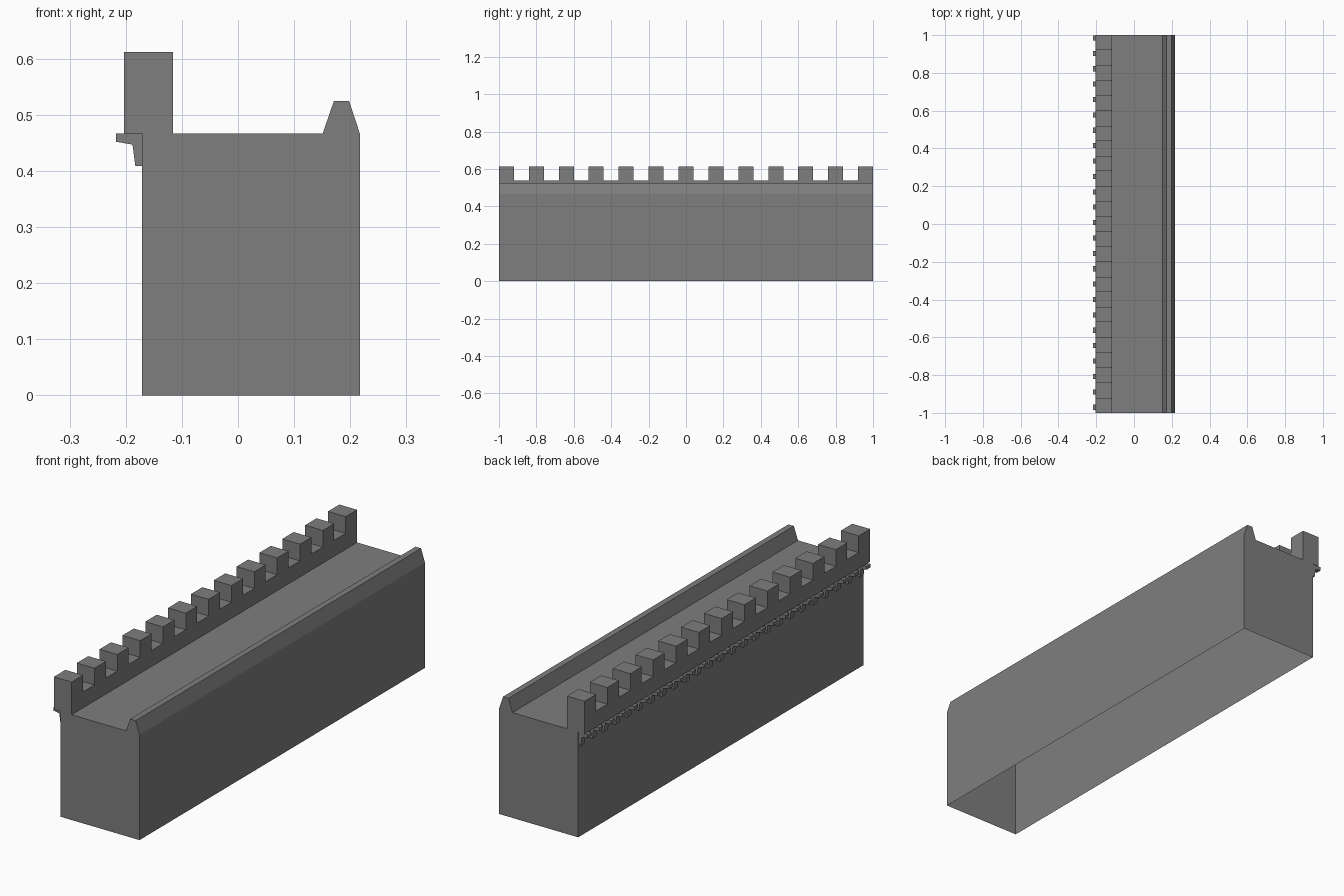
import bpy, bmesh

if "Cube" in bpy.data.objects:
    bpy.data.objects.remove(bpy.data.objects["Cube"])

MERLONS = 13
CORBELS = 25

stone = bpy.data.materials.new("dark_stone")
stone.diffuse_color = (0.21, 0.21, 0.21, 1)
stone.use_nodes = True
stone.node_tree.nodes["Principled BSDF"].inputs["Base Color"].default_value = stone.diffuse_color


def loft(bm, profile, stations, closed):
    """Sweep an xz profile along y; an open profile leaves its last side empty."""
    rings = [[bm.verts.new((x, y, z)) for x, z in profile] for y in stations]
    n = len(profile)
    for a, b in zip(rings, rings[1:]):
        for i in range(n if closed else n - 1):
            j = (i + 1) % n
            bm.faces.new((a[i], a[j], b[j], b[i]))
    bm.faces.new(rings[0])
    bm.faces.new(rings[-1])


def finish(bm, name):
    bmesh.ops.remove_doubles(bm, verts=bm.verts, dist=1e-5)
    bmesh.ops.dissolve_limit(bm, angle_limit=0.01, verts=bm.verts, edges=bm.edges)
    bmesh.ops.recalc_face_normals(bm, faces=bm.faces)
    mesh = bpy.data.meshes.new(name)
    bm.to_mesh(mesh)
    bm.free()
    mesh.materials.append(stone)
    obj = bpy.data.objects.new(name, mesh)
    bpy.context.collection.objects.link(obj)
    return obj


# Wall: hollow underneath, sloped inner parapet, walkway, overhanging outer parapet
CRENEL_Z, MERLON_Z = 0.538, 0.612
wall_profile = [
    (0.217, 0), (0.217, 0.467), (0.198, 0.525), (0.171, 0.525), (0.151, 0.467),
    (-0.116, 0.467), (-0.116, CRENEL_Z), (-0.203, CRENEL_Z), (-0.203, 0.467),
    (-0.171, 0.467), (-0.171, 0),
]
segments = 2 * MERLONS - 1
stations = [-1 + 2 * i / segments for i in range(segments + 1)]
bm = bmesh.new()
loft(bm, wall_profile, stations, closed=False)

# Merlons: raise every second top segment of the outer parapet
tops = [f for f in bm.faces
        if len(f.verts) == 4 and all(abs(v.co.z - CRENEL_Z) < 1e-4 for v in f.verts)]
tops.sort(key=lambda f: f.calc_center_median().y)
raised = bmesh.ops.extrude_discrete_faces(bm, faces=tops[::2])["faces"]
for f in raised:
    for v in f.verts:
        v.co.z = MERLON_Z
finish(bm, "battlement_wall")

# Corbels: row of small brackets under the overhang
corbel_profile = [
    (-0.171, 0.467), (-0.217, 0.467), (-0.217, 0.452),
    (-0.188, 0.447), (-0.183, 0.409), (-0.171, 0.409),
]
bm = bmesh.new()
first, last, half = -0.97, 0.985, 0.0135
for i in range(CORBELS):
    y = first + (last - first) * i / (CORBELS - 1)
    loft(bm, corbel_profile, (y - half, y + half), closed=True)
finish(bm, "corbel_row")
